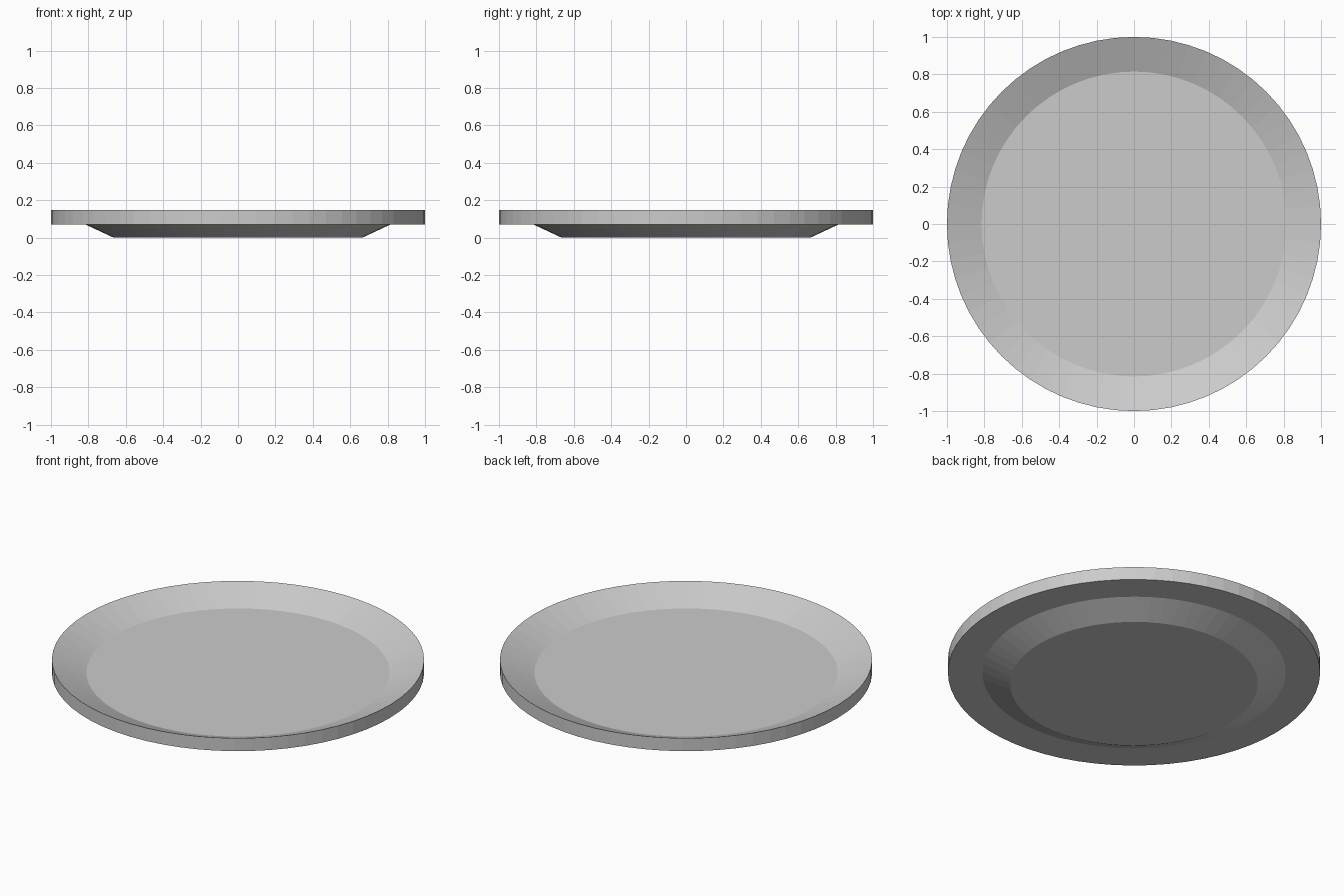
import bpy, bmesh
from math import cos, sin, tau

if "Cube" in bpy.data.objects:
    bpy.data.objects.remove(bpy.data.objects["Cube"])

SEGMENTS = 64

# Plate profile (radius, height) from underside centre round to the floor
PROFILE = [
    (0.665, 0.0),    # foot edge
    (0.815, 0.07),   # top of foot taper
    (1.0, 0.07),     # rim underside
    (1.0, 0.147),    # rim lip
    (0.815, 0.07),   # floor edge
]


def lathe(name, profile, segments):
    bm = bmesh.new()
    rings = [[bm.verts.new((r * cos(tau * i / segments), r * sin(tau * i / segments), z))
              for i in range(segments)] for r, z in profile]
    for a, b in zip(rings, rings[1:]):
        for i in range(segments):
            j = (i + 1) % segments
            bm.faces.new((a[i], a[j], b[j], b[i]))
    # Flat caps: foot underside and plate floor
    bm.faces.new(rings[0][::-1])
    bm.faces.new(rings[-1])
    mesh = bpy.data.meshes.new(name)
    bm.to_mesh(mesh)
    bm.free()
    obj = bpy.data.objects.new(name, mesh)
    bpy.context.collection.objects.link(obj)
    return obj


lathe("plate", PROFILE, SEGMENTS)
